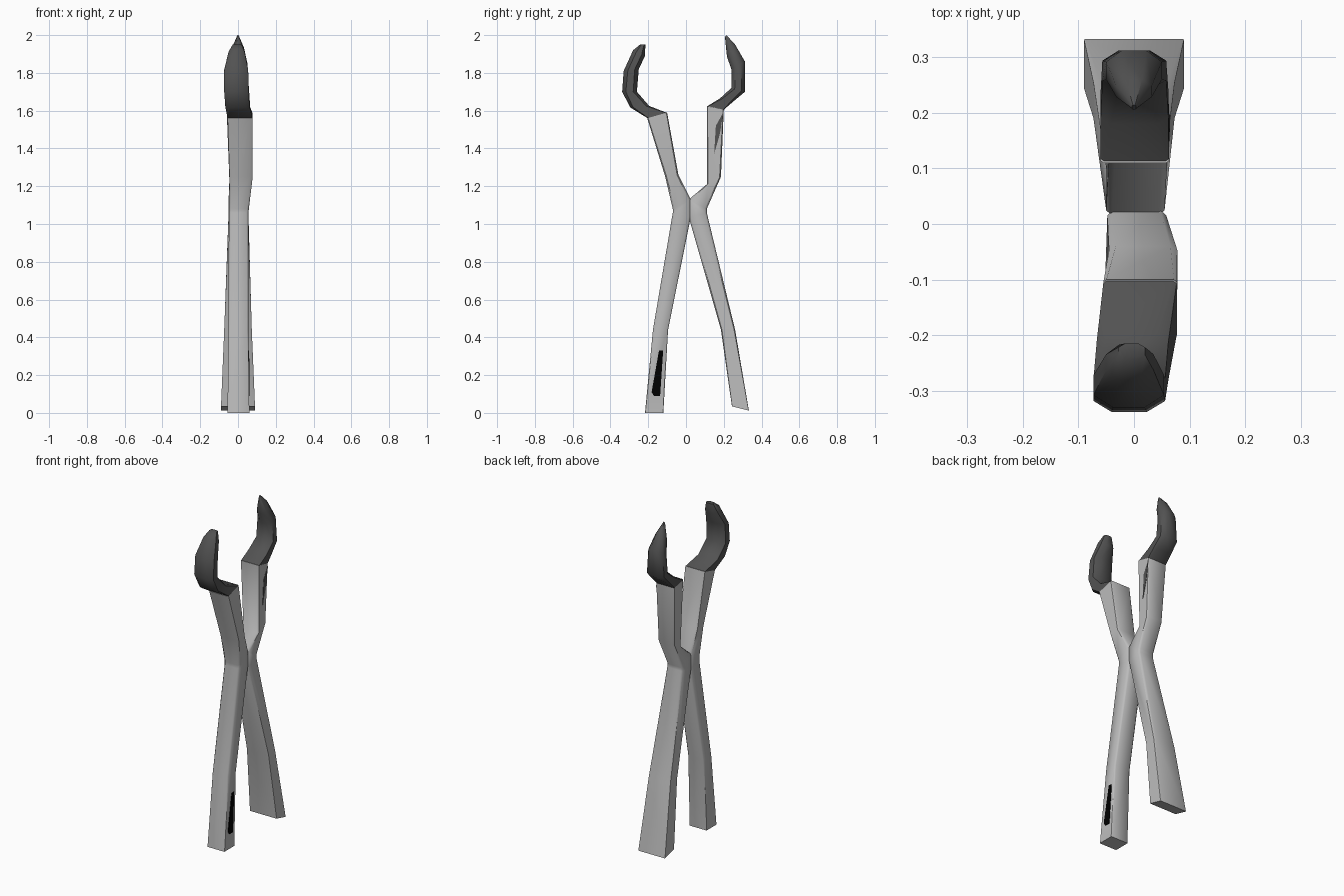
import bpy, bmesh, math


def material(name, v):
    m = bpy.data.materials.new(name)
    m.diffuse_color = (v, v, v, 1)
    return m


STEEL = material("light steel", 0.5)
DARK = material("dark grip", 0.085)
BLACK = material("black", 0.0)


def finish(bm, name, mat, smooth=True):
    bmesh.ops.recalc_face_normals(bm, faces=bm.faces)
    me = bpy.data.meshes.new(name)
    bm.to_mesh(me)
    bm.free()
    ob = bpy.data.objects.new(name, me)
    bpy.context.collection.objects.link(ob)
    me.materials.append(mat)
    if smooth:
        bpy.ops.object.select_all(action='DESELECT')
        ob.select_set(True)
        bpy.context.view_layer.objects.active = ob
        bpy.ops.object.shade_smooth_by_angle(angle=math.radians(50))
    return ob


def loft(name, sections, mat):
    """Section: outer y, z, inner y, z, left x, right x, corner cut (0..1)."""
    bm = bmesh.new()
    rings = []
    for yo, zo, yi, zi, x0, x1, c in sections:
        k = 1 - c
        ring = []
        for u, v in [(1, k), (k, 1), (-k, 1), (-1, k),
                     (-1, -k), (-k, -1), (k, -1), (1, -k)]:
            t = (v + 1) / 2
            x = (x0 + x1) / 2 + u * (x1 - x0) / 2
            ring.append(bm.verts.new((x, yo + (yi - yo) * t, zo + (zi - zo) * t)))
        rings.append(ring)
    for a, b in zip(rings, rings[1:]):
        for i in range(8):
            j = (i + 1) % 8
            bm.faces.new((a[i], a[j], b[j], b[i]))
    bm.faces.new(rings[0])
    bm.faces.new(rings[-1])
    return finish(bm, name, mat)


def side_plate(name, outline, mat):
    """Thin plate facing +x; outline points are x, y, z."""
    bm = bmesh.new()
    f = bm.faces.new([bm.verts.new(p) for p in outline])
    ext = bmesh.ops.extrude_face_region(bm, geom=[f])
    for v in ext['geom']:
        if isinstance(v, bmesh.types.BMVert):
            v.co.x -= 0.008
    return finish(bm, name, mat, False)


# Arms, from handle end up to the jaw
loft("front_arm", [
    (-0.217, 0.0, -0.12, 0.0, -0.055, 0.06, 0.03),
    (-0.175, 0.44, -0.095, 0.44, -0.052, 0.055, 0.15),
    (-0.07, 1.06, 0.025, 1.035, -0.048, 0.055, 0.2),
    (-0.07, 1.08, 0.025, 1.13, -0.048, 0.058, 0.2),
    (-0.11, 1.25, -0.04, 1.26, -0.045, 0.078, 0.2),
    (-0.205, 1.56, -0.10, 1.59, -0.055, 0.077, 0.08),
], STEEL)
loft("back_arm", [
    (0.333, 0.012, 0.243, 0.035, -0.09, 0.09, 0.03),
    (0.26, 0.44, 0.185, 0.44, -0.073, 0.073, 0.15),
    (0.11, 1.06, 0.015, 1.035, -0.05, 0.055, 0.2),
    (0.11, 1.08, 0.015, 1.13, -0.05, 0.055, 0.2),
    (0.185, 1.25, 0.11, 1.21, -0.045, 0.06, 0.2),
    (0.20, 1.605, 0.11, 1.625, -0.06, 0.063, 0.08),
], STEEL)

# Curved jaws
loft("front_jaw", [
    (-0.203, 1.56, -0.10, 1.588, -0.055, 0.077, 0.08),
    (-0.295, 1.617, -0.195, 1.625, -0.067, 0.062, 0.3),
    (-0.338, 1.70, -0.26, 1.70, -0.073, 0.056, 0.5),
    (-0.33, 1.81, -0.25, 1.82, -0.073, 0.054, 0.55),
    (-0.28, 1.92, -0.217, 1.89, -0.05, 0.035, 0.55),
    (-0.243, 1.95, -0.215, 1.95, -0.028, 0.02, 0.5),
], DARK)
loft("back_jaw", [
    (0.20, 1.605, 0.11, 1.622, -0.06, 0.063, 0.08),
    (0.25, 1.648, 0.18, 1.665, -0.06, 0.062, 0.3),
    (0.312, 1.70, 0.24, 1.72, -0.057, 0.058, 0.5),
    (0.312, 1.86, 0.24, 1.82, -0.05, 0.05, 0.55),
    (0.26, 1.95, 0.217, 1.885, -0.032, 0.032, 0.55),
    (0.214, 2.0, 0.206, 1.99, -0.004, 0.004, 0.5),
], DARK)

# Black inset on the front handle, dark sliver below the back jaw
side_plate("handle_inset", [
    (0.062, -0.182, 0.11), (0.062, -0.17, 0.09), (0.062, -0.137, 0.09),
    (0.059, -0.121, 0.33), (0.059, -0.143, 0.33)], BLACK)
side_plate("jaw_tang", [
    (0.065, 0.197, 1.59), (0.064, 0.158, 1.52), (0.064, 0.149, 1.37),
    (0.064, 0.18, 1.48)], DARK)
